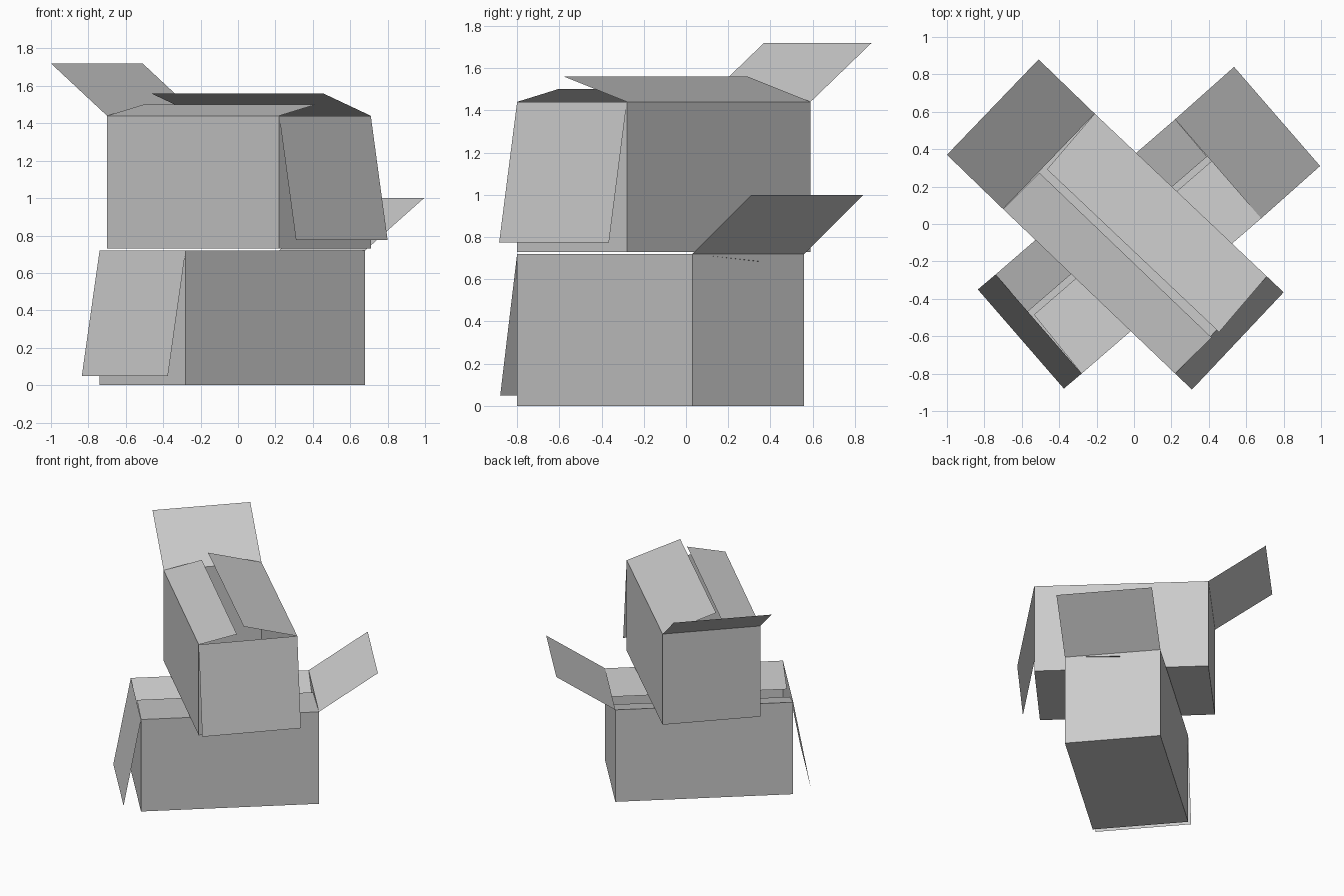
import bpy
import bmesh
from mathutils import Vector

cube = bpy.data.objects.get("Cube")
if cube:
    bpy.data.objects.remove(cube, do_unlink=True)

# One plain card colour
card = bpy.data.materials.new("grey card")
card.use_nodes = True
card.diffuse_color = (0.6, 0.6, 0.6, 1)
card.node_tree.nodes["Principled BSDF"].inputs["Base Color"].default_value = (0.6, 0.6, 0.6, 1)


def finish(name, bm):
    mesh = bpy.data.meshes.new(name)
    bm.to_mesh(mesh)
    bm.free()
    mesh.materials.append(card)
    obj = bpy.data.objects.new(name, mesh)
    bpy.context.collection.objects.link(obj)


def open_box(name, corners, bottom, top, flaps):
    """Thin open carton: floor, four walls, and one hinged flap per rim edge.
    Corners run counter-clockwise; each flap is its offset from the rim."""
    bm = bmesh.new()
    low = [bm.verts.new((x, y, bottom)) for x, y in corners]
    rim = [bm.verts.new((x, y, top)) for x, y in corners]
    bm.faces.new(low[::-1])
    for i in range(4):
        j = (i + 1) % 4
        bm.faces.new((low[i], low[j], rim[j], rim[i]))
    finish(name + "_body", bm)

    # Flaps continue the outer side of each wall
    for i, (side, offset) in enumerate(flaps):
        bm = bmesh.new()
        a, b = (Vector((*corners[k % 4], top)) for k in (i, i + 1))
        move = Vector(offset)
        bm.faces.new([bm.verts.new(p) for p in (a, b, b + move, a + move)])
        finish(name + "_" + side + "_flap", bm)


# Lower carton
open_box("lower_box",
         [(-0.28, -0.80), (0.68, 0.03), (0.22, 0.56), (-0.74, -0.27)],
         0.0, 0.72,
         [("front", (-0.255, 0.315, -0.035)),
          ("raised_end", (0.315, 0.28, 0.28)),
          ("back", (0.17, -0.20, -0.08)),
          ("hanging_end", (-0.095, -0.08, -0.67))])

# Upper carton, turned across the lower one
open_box("upper_box",
         [(0.22, -0.80), (0.71, -0.28), (-0.21, 0.59), (-0.70, 0.08)],
         0.73, 1.44,
         [("hanging_end", (0.09, -0.085, -0.665)),
          ("back", (-0.255, -0.298, 0.12)),
          ("raised_end", (-0.30, 0.29, 0.28)),
          ("front", (0.195, 0.193, 0.06))])
